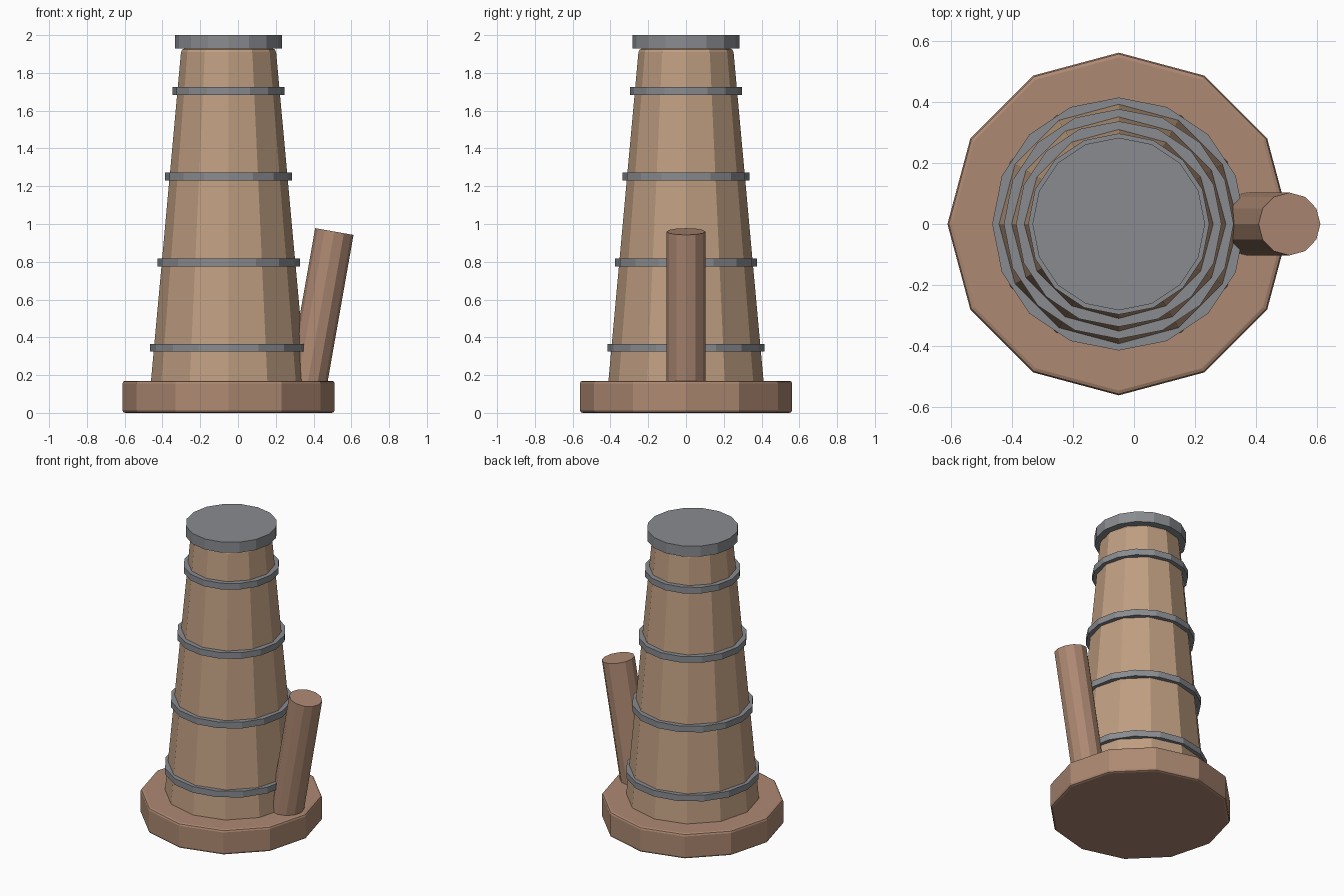
import bpy, math
from mathutils import Vector

if "Cube" in bpy.data.objects:
    bpy.data.objects.remove(bpy.data.objects["Cube"])

CX = -0.05                     # axis of the tower
TILT = math.radians(10)        # lean of the side tube


def material(name, rgb):
    m = bpy.data.materials.new(name)
    m.diffuse_color = (*rgb, 1)
    m.use_nodes = True
    m.node_tree.nodes["Principled BSDF"].inputs["Base Color"].default_value = m.diffuse_color
    return m


wood = material("wood", (0.52, 0.34, 0.22))
dark_wood = material("dark_wood", (0.42, 0.25, 0.17))
iron = material("iron", (0.25, 0.26, 0.28))


def tapered(name, sides, r_low, r_high, z_low, z_high, mat, bevel=0):
    """Flat-sided cone section on the tower axis, with a corner on +x and +y."""
    bpy.ops.mesh.primitive_cone_add(
        vertices=sides, radius1=r_low, radius2=r_high, depth=z_high - z_low,
        location=(CX, 0, (z_low + z_high) / 2))
    ob = bpy.context.object
    ob.name = name
    ob.data.materials.append(mat)
    if bevel:
        mod = ob.modifiers.new("soft_edges", 'BEVEL')
        mod.width = bevel
        mod.segments = 2
        mod.limit_method = 'ANGLE'
        mod.angle_limit = math.radians(60)
    return ob


# Base plinth
tapered("base", 12, 0.562, 0.562, 0.0, 0.17, dark_wood, 0.015)

# Tapering wooden body
tapered("body", 12, 0.417, 0.25, 0.1, 1.93, wood, 0.02)

# Iron hoops
for i, (z, r) in enumerate([(0.345, 0.415), (0.797, 0.377), (1.252, 0.337), (1.705, 0.297)]):
    tapered(f"hoop_{i + 1}", 16, r, r, z - 0.021, z + 0.021, iron)

# Top cap
tapered("cap", 16, 0.283, 0.283, 1.928, 2.0, iron)

# Leaning side tube, its foot sunk in the base
top = Vector((0.51, 0, 0.96))
length = 0.9
axis = Vector((math.sin(TILT), 0, math.cos(TILT)))
bpy.ops.mesh.primitive_cylinder_add(
    vertices=12, radius=0.103, depth=length,
    location=top - axis * length / 2, rotation=(0, TILT, 0))
tube = bpy.context.object
tube.name = "side_tube"
tube.data.materials.append(dark_wood)
